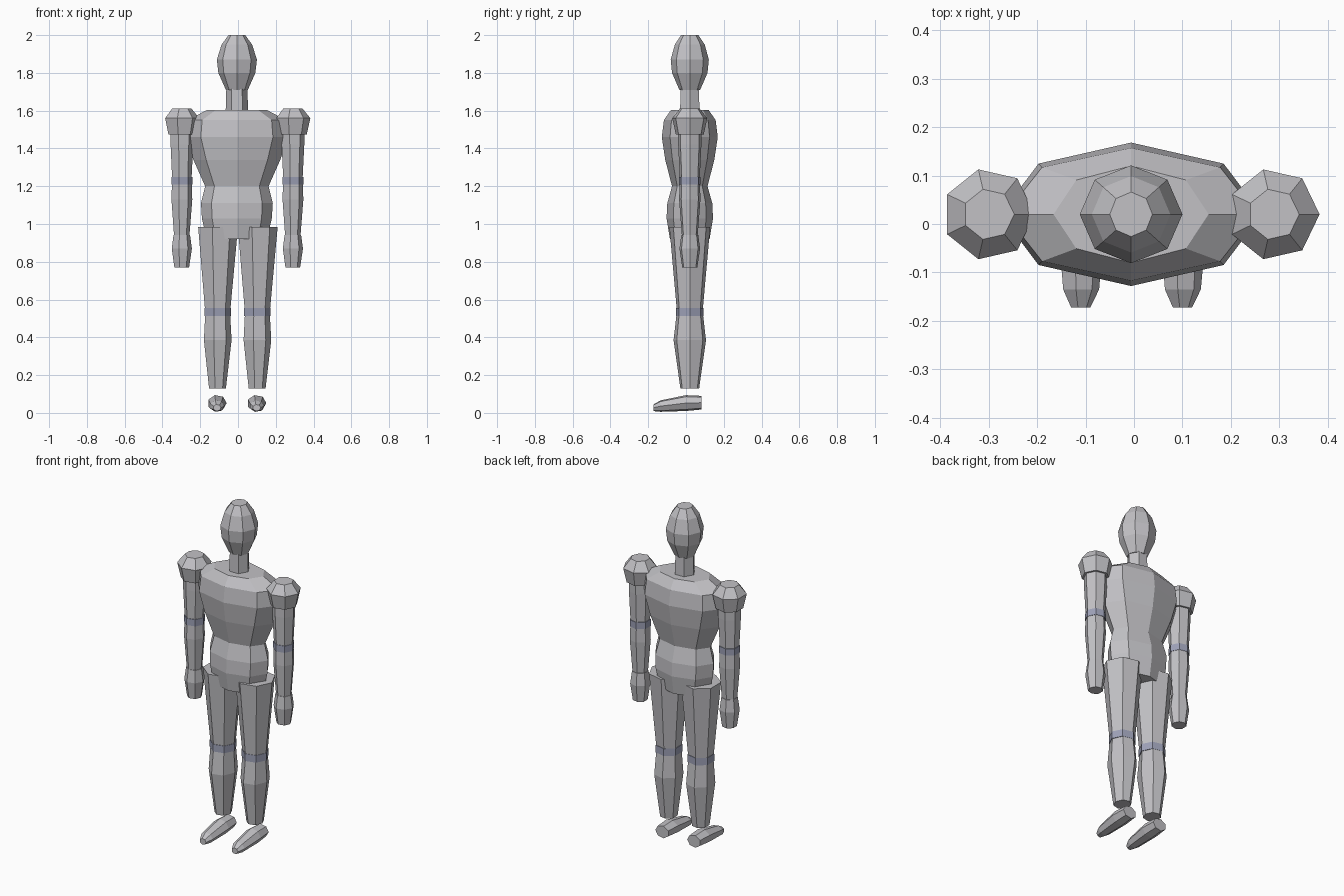
import bpy, bmesh, math
from mathutils import Vector

cube = bpy.data.objects.get("Cube")
if cube:
    bpy.data.objects.remove(cube, do_unlink=True)


def material(name, color):
    m = bpy.data.materials.new(name)
    m.use_nodes = True
    m.diffuse_color = (*color, 1)
    m.node_tree.nodes["Principled BSDF"].inputs["Base Color"].default_value = (*color, 1)
    return m


GREY = material("body grey", (0.54, 0.535, 0.56))
BLUE = material("joint blue grey", (0.34, 0.36, 0.48))
CX, CY = -0.006, 0.02


def loft(name, sides, x, rings, mat=GREY, along_y=False):
    """Capped flat-faced loft; each ring is (height, radius, second radius).
    Along y, each ring is (y, radius x, radius z, centre z)."""
    bm = bmesh.new()
    loops = []
    for ring in rings:
        loop = []
        for i in range(sides):
            a = math.tau * i / sides
            u, v = math.cos(a) * ring[1], math.sin(a) * ring[2]
            if along_y:
                co = Vector((x + u, ring[0], ring[3] + v))
            else:
                co = Vector((x + u, CY + v, ring[0]))
            loop.append(bm.verts.new(co))
        loops.append(loop)
    for lo, hi in zip(loops, loops[1:]):
        for i in range(sides):
            j = (i + 1) % sides
            bm.faces.new((lo[i], lo[j], hi[j], hi[i]))
    bm.faces.new(loops[0])
    bm.faces.new(loops[-1])
    bmesh.ops.recalc_face_normals(bm, faces=bm.faces)
    me = bpy.data.meshes.new(name)
    bm.to_mesh(me)
    bm.free()
    me.materials.append(mat)
    ob = bpy.data.objects.new(name, me)
    bpy.context.collection.objects.link(ob)
    return ob


def rounded(*rings):
    return [(z, r, r) for z, r in rings]


# Head, neck and torso
loft("head", 8, CX, [(1.71, .058, .055), (1.80, .098, .094), (1.87, .106, .101),
                     (1.95, .081, .079), (2.0, .044, .046)])
loft("neck", 6, CX, rounded((1.57, .06), (1.715, .056)))
loft("torso", 8, CX, [(.92, .16, .105), (1.03, .185, .123), (1.11, .19, .119),
                      (1.2, .168, .094), (1.34, .23, .13), (1.46, .27, .148),
                      (1.55, .26, .137), (1.603, .16, .1)])

# Limbs share one cross-section orientation on both sides
for side, s in (("right", -1), ("left", 1)):
    ax = CX + s * .294
    loft(side + "_shoulder", 7, ax, rounded((1.475, .076), (1.56, .095), (1.612, .053)))
    loft(side + "_upper_arm", 7, ax, rounded((1.24, .054), (1.42, .063), (1.5, .064)))
    loft(side + "_elbow", 7, ax, rounded((1.21, .058), (1.25, .058)), BLUE)
    loft(side + "_forearm", 7, ax, rounded((.94, .043), (1.13, .058), (1.22, .055)))
    loft(side + "_hand", 7, ax, rounded((.77, .041), (.87, .056), (.942, .046)))

    lx = CX + s * .105
    loft(side + "_thigh", 7, lx, rounded((.54, .07), (.985, .111)))
    loft(side + "_knee", 7, lx, rounded((.513, .074), (.556, .074)), BLUE)
    loft(side + "_shin", 7, lx, [(.13, .047, .051), (.385, .077, .088), (.53, .069, .071)])
    loft(side + "_foot", 7, lx, [(-.172, .021, .018, .027), (-.135, .039, .031, .036),
                                 (0, .051, .043, .052), (.083, .045, .037, .054)],
         along_y=True)
